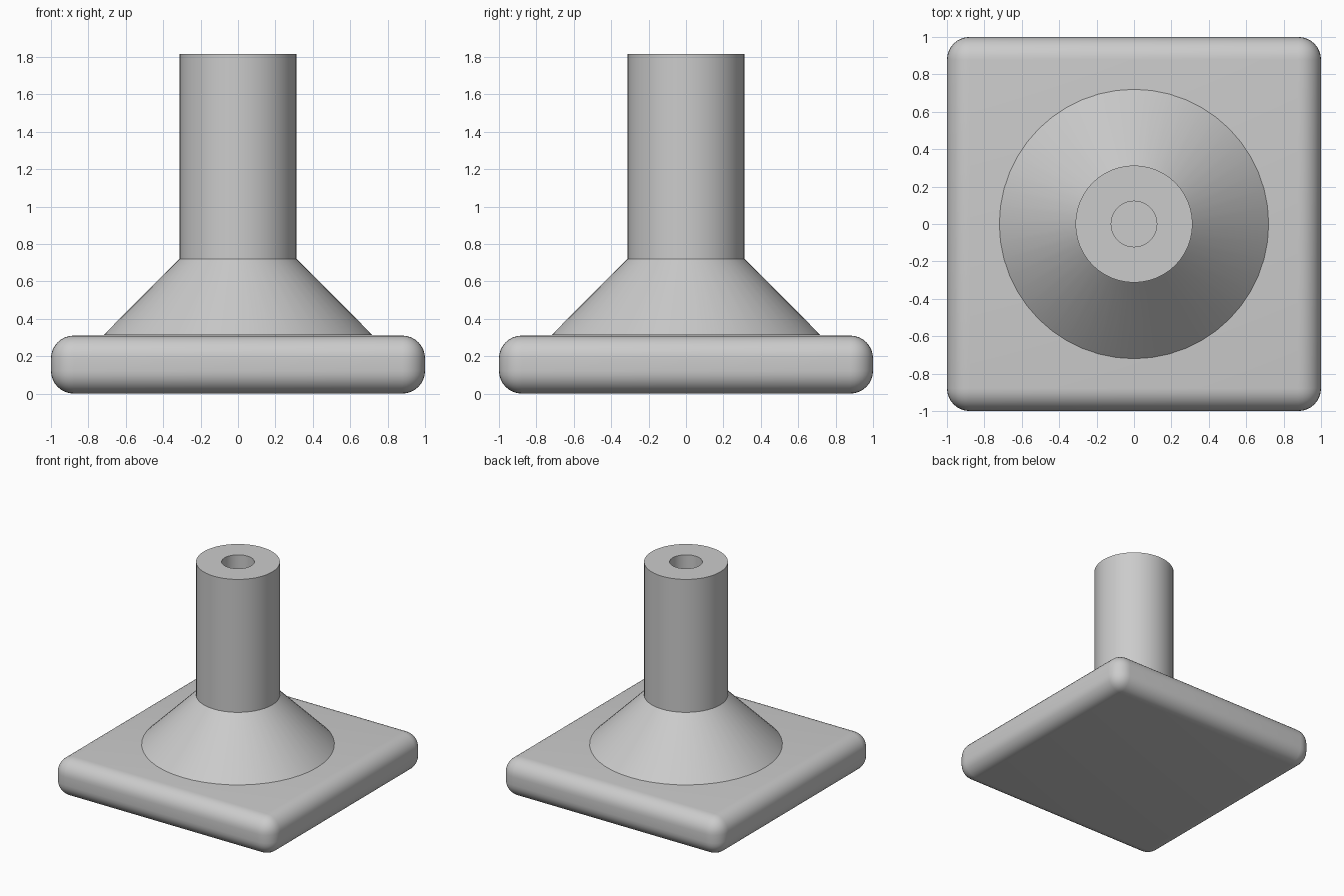
import bpy, bmesh, math

cube = bpy.data.objects.get("Cube")
if cube:
    bpy.data.objects.remove(cube)

GREY = (0.6, 0.6, 0.6, 1)
grey = bpy.data.materials.new("plain grey")
grey.use_nodes = True
grey.diffuse_color = GREY
grey.node_tree.nodes["Principled BSDF"].inputs["Base Color"].default_value = GREY


def finish(name, bm):
    """Turn a bmesh into a smooth-shaded object with sharp creases."""
    bmesh.ops.recalc_face_normals(bm, faces=bm.faces)
    mesh = bpy.data.meshes.new(name)
    bm.to_mesh(mesh)
    bm.free()
    mesh.materials.append(grey)
    obj = bpy.data.objects.new(name, mesh)
    bpy.context.collection.objects.link(obj)
    bpy.ops.object.select_all(action="DESELECT")
    obj.select_set(True)
    bpy.context.view_layer.objects.active = obj
    bpy.ops.object.shade_smooth_by_angle(angle=math.radians(30))
    return obj


def lathe(name, profile, steps=48):
    """Spin a radius/height profile around the z axis."""
    bm = bmesh.new()
    verts = [bm.verts.new((r, 0, z)) for r, z in profile]
    edges = [bm.edges.new(pair) for pair in zip(verts, verts[1:])]
    bmesh.ops.spin(bm, geom=verts + edges, cent=(0, 0, 0), axis=(0, 0, 1),
                   angle=math.tau, steps=steps, use_duplicate=False)
    bmesh.ops.remove_doubles(bm, verts=bm.verts, dist=1e-4)
    return finish(name, bm)


# Square base with every edge rounded
bm = bmesh.new()
bmesh.ops.create_cube(bm, size=1)
bmesh.ops.scale(bm, vec=(2, 2, 0.31), verts=bm.verts)
bmesh.ops.translate(bm, vec=(0, 0, 0.155), verts=bm.verts)
bmesh.ops.bevel(bm, geom=bm.edges[:], offset=0.122, segments=8, profile=0.5,
                affect="EDGES")
finish("base_plate", bm)

# Flared foot and hollow column in one turned piece
lathe("column", [(0, 0.72), (0.122, 0.72), (0.122, 1.815), (0.313, 1.815),
                 (0.313, 0.72), (0.72, 0.312), (0, 0.312)])
